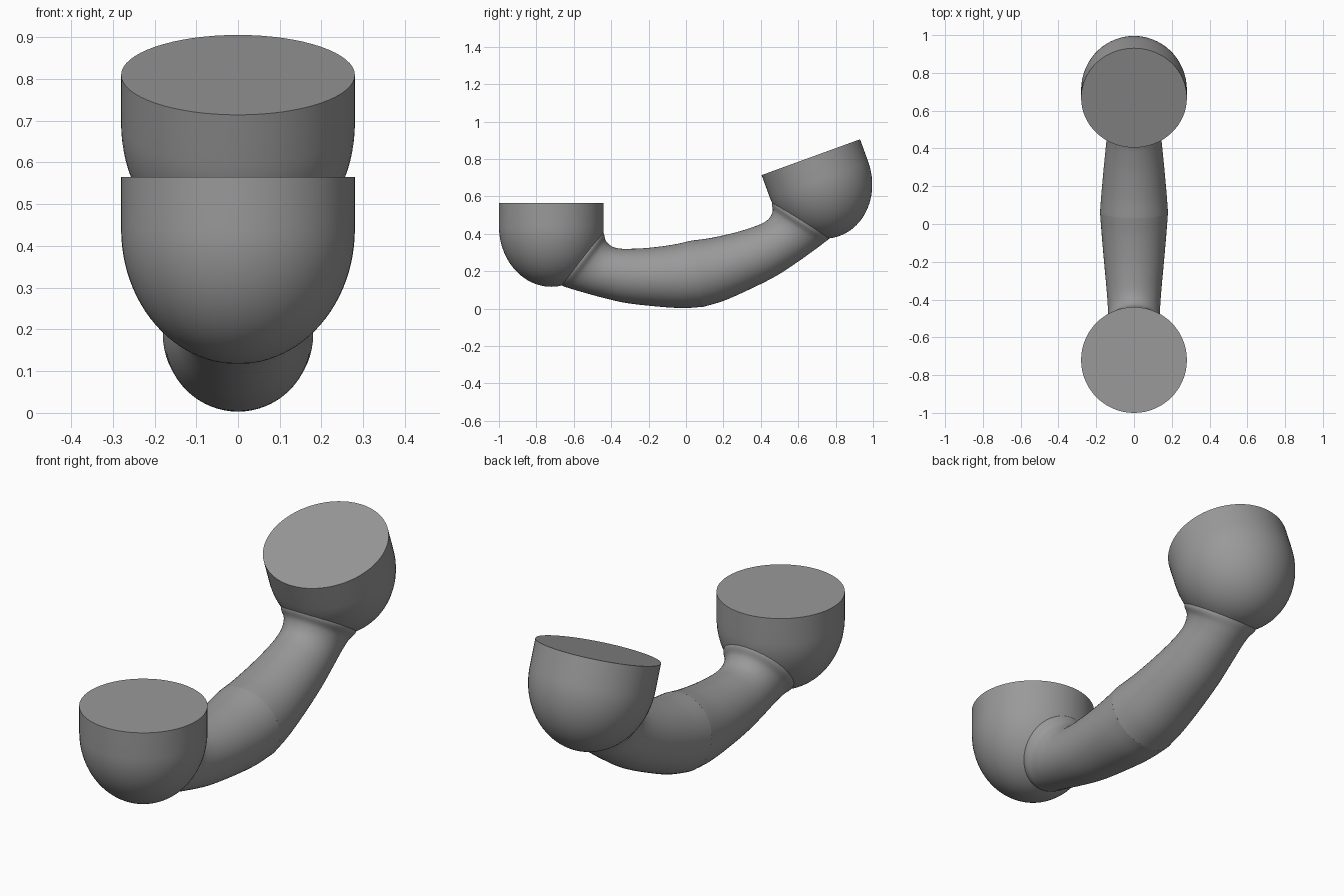
import bpy, bmesh, math
from mathutils import Matrix, Vector

if "Cube" in bpy.data.objects:
    bpy.data.objects.remove(bpy.data.objects["Cube"])

grey = bpy.data.materials.new("plastic_grey")
grey.diffuse_color = (0.32, 0.32, 0.32, 1)
grey.use_nodes = True
grey.node_tree.nodes["Principled BSDF"].inputs["Base Color"].default_value = grey.diffuse_color
SEGS = 64

# The two ends mirror across a plane tilted 10 degrees about the x axis
tilt = math.radians(10)
normal = Vector((0, math.cos(tilt), math.sin(tilt)))
centre = Vector((0, 0.062, 0.187))
mirror = (Matrix.Translation(centre) @ Matrix.Scale(-1, 4, normal)
          @ Matrix.Translation(-centre))


def loft(name, rings, flip):
    """Skin closed rings of points, cap both ends, optionally mirror."""
    bm = bmesh.new()
    loops = [[bm.verts.new(p) for p in ring] for ring in rings]
    for a, b in zip(loops, loops[1:]):
        for i in range(SEGS):
            j = (i + 1) % SEGS
            bm.faces.new((a[i], a[j], b[j], b[i]))
    bm.faces.new(loops[0])
    bm.faces.new(loops[-1])
    if flip:
        bm.transform(mirror)
    bmesh.ops.recalc_face_normals(bm, faces=bm.faces)
    mesh = bpy.data.meshes.new(name)
    bm.to_mesh(mesh)
    bm.free()
    mesh.materials.append(grey)
    ob = bpy.data.objects.new(name, mesh)
    bpy.context.collection.objects.link(ob)
    bpy.ops.object.select_all(action='DESELECT')
    ob.select_set(True)
    bpy.context.view_layer.objects.active = ob
    bpy.ops.object.shade_smooth_by_angle(angle=math.radians(35))


def ellipse(mid, half_up, half_width):
    ring = []
    for i in range(SEGS):
        t = math.tau * i / SEGS
        ring.append(mid + half_up * math.cos(t)
                    + Vector((half_width * math.sin(t), 0, 0)))
    return ring


def smooth_steps(rows, steps=5):
    """Catmull-Rom interpolation between the given section rows."""
    rows = [Vector(r) for r in rows]
    ext = [2 * rows[0] - rows[1]] + rows + [2 * rows[-1] - rows[-2]]
    out = []
    for a, b, c, d in zip(ext, ext[1:], ext[2:], ext[3:]):
        for k in range(steps):
            t = k / steps
            out.append(0.5 * (2 * b + (c - a) * t
                              + (2 * a - 5 * b + 4 * c - d) * t * t
                              + (3 * b - a - 3 * c + d) * t ** 3))
    return out + [rows[-1]]


# Cup: straight rim above a rounded bowl
R = 0.28
profile = [(R, 0.565), (R, 0.5)]
for k in range(24):
    a = math.pi / 2 * k / 24
    profile.append((R * math.cos(a), 0.44 - 0.323 * math.sin(a)))
profile.append((0.002, 0.117))
cup = [ellipse(Vector((0, -0.72, z)), Vector((0, r, 0)), r) for r, z in profile]

# Half handle: top y, top z, bottom y, bottom z, half width
sections = [
    (0.031, 0.364, 0.094, 0.010, 0.180),
    (-0.07, 0.342, -0.02, 0.003, 0.172),
    (-0.20, 0.325, -0.17, 0.013, 0.160),
    (-0.30, 0.320, -0.33, 0.032, 0.148),
    (-0.36, 0.322, -0.47, 0.065, 0.140),
    (-0.40, 0.335, -0.56, 0.090, 0.138),
    (-0.43, 0.365, -0.62, 0.108, 0.147),
    (-0.445, 0.41, -0.66, 0.122, 0.170),
    (-0.50, 0.430, -0.70, 0.150, 0.150),
]
handle = []
for ty, tz, by, bz, w in smooth_steps(sections):
    top, bottom = Vector((0, ty, tz)), Vector((0, by, bz))
    handle.append(ellipse((top + bottom) / 2, (top - bottom) / 2, w))

for prefix, flip in (("front", False), ("back", True)):
    loft(prefix + "_cup", cup, flip)
    loft(prefix + "_handle_half", handle, flip)
